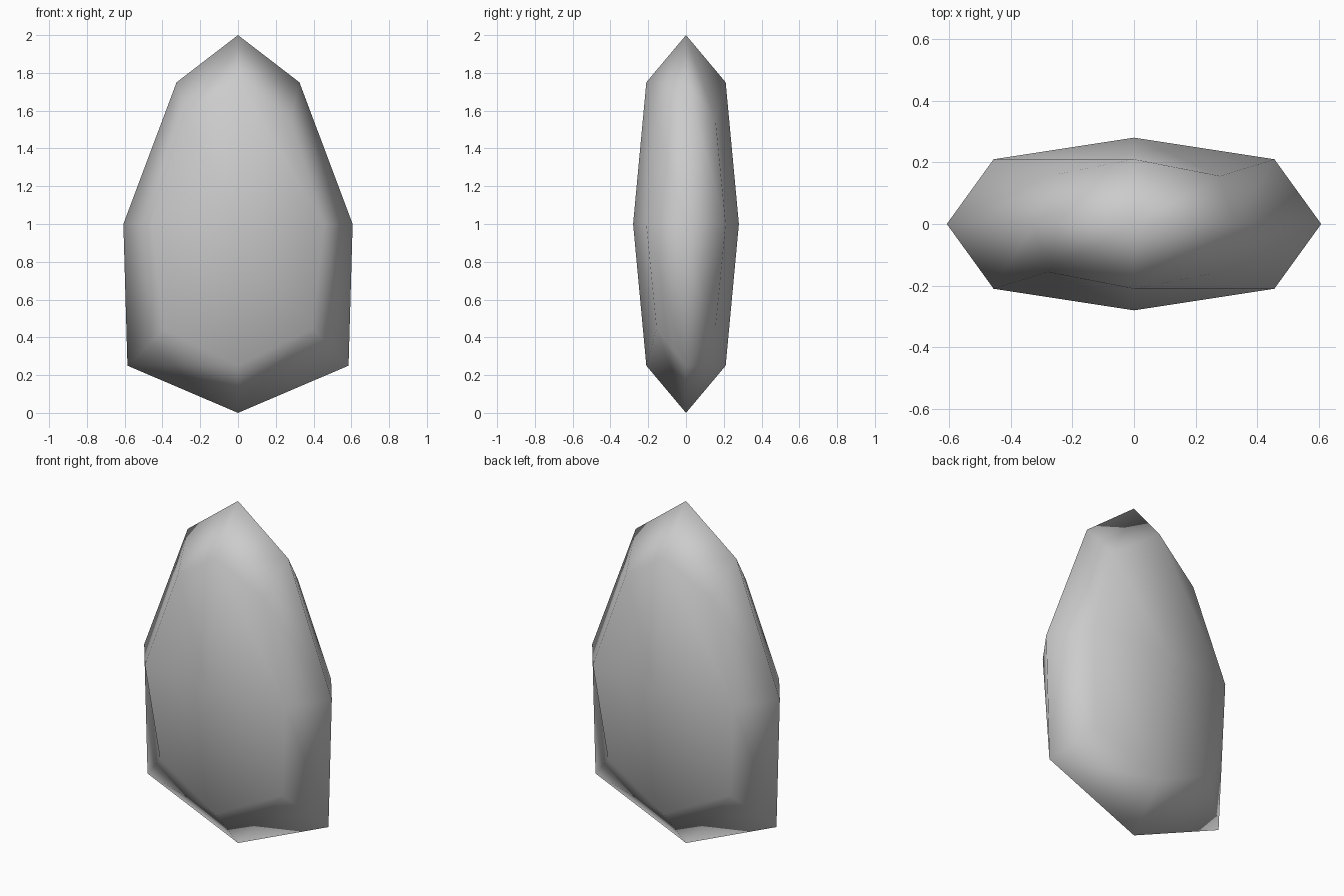
import bpy
import bmesh

default_cube = bpy.data.objects.get("Cube")
if default_cube:
    bpy.data.objects.remove(default_cube, do_unlink=True)

TOP_HALF_WIDTH = 0.347
BASE_HALF_WIDTH = 0.867
HALF_DEPTH = 0.28

# Plain grey stone
grey = bpy.data.materials.new("stone_grey")
grey.use_nodes = True
colour = (0.6, 0.6, 0.6, 1)
grey.diffuse_color = colour
grey.node_tree.nodes["Principled BSDF"].inputs["Base Color"].default_value = colour

# Flat control box, narrower at the top
bm = bmesh.new()
bmesh.ops.create_cube(bm, size=2)
for v in bm.verts:
    v.co.x *= TOP_HALF_WIDTH if v.co.z > 0 else BASE_HALF_WIDTH
    v.co.y *= HALF_DEPTH
    v.co.z += 1
mesh = bpy.data.meshes.new("stone")
bm.to_mesh(mesh)
bm.free()
mesh.materials.append(grey)
stone = bpy.data.objects.new("stone", mesh)
bpy.context.collection.objects.link(stone)

# One step of rounding, shaded smooth
rounding = stone.modifiers.new("rounding", 'SUBSURF')
rounding.levels = 1
rounding.render_levels = 1
rounding.use_limit_surface = False
for face in mesh.polygons:
    face.use_smooth = True
